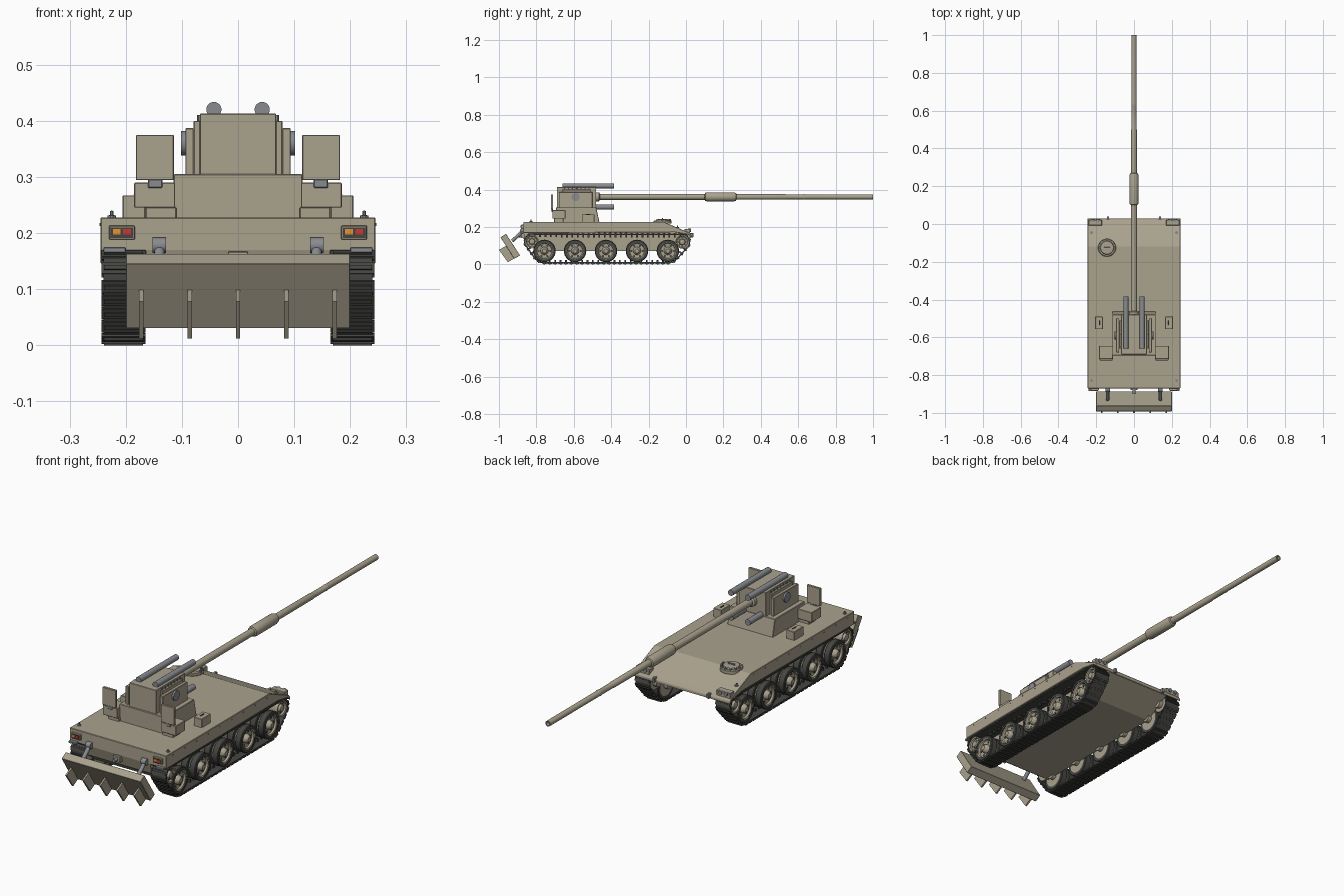
import bpy, bmesh
from math import sin, cos, pi, atan2
from mathutils import Vector, Matrix
from mathutils.geometry import convex_hull_2d

if "Cube" in bpy.data.objects:
    bpy.data.objects.remove(bpy.data.objects["Cube"])


def material(name, rgb):
    m = bpy.data.materials.new(name)
    m.diffuse_color = (*rgb, 1)
    m.use_nodes = True
    m.node_tree.nodes["Principled BSDF"].inputs["Base Color"].default_value = m.diffuse_color
    return m


KHAKI = material("khaki", (0.40, 0.36, 0.27))
DARK = material("dark_rubber", (0.06, 0.06, 0.055))
STEEL = material("steel", (0.25, 0.26, 0.28))
RED = material("red", (0.6, 0.04, 0.03))
ORANGE = material("orange", (0.8, 0.3, 0.03))
SIDES = (1, -1)


def finish(name, bm, mat, smooth=False):
    bmesh.ops.remove_doubles(bm, verts=bm.verts, dist=1e-5)
    bmesh.ops.recalc_face_normals(bm, faces=bm.faces)
    me = bpy.data.meshes.new(name)
    bm.to_mesh(me)
    bm.free()
    me.materials.append(mat)
    ob = bpy.data.objects.new(name, me)
    bpy.context.collection.objects.link(ob)
    if smooth:
        bpy.context.view_layer.objects.active = ob
        ob.select_set(True)
        bpy.ops.object.shade_smooth_by_angle(angle=0.6)
        ob.select_set(False)
    return ob


def bevel(ob, w):
    m = ob.modifiers.new("bevel", 'BEVEL')
    m.width, m.segments, m.limit_method = w, 1, 'ANGLE'
    return ob


def box(name, x, y, z, mat=KHAKI, bev=0.0015):
    bm = bmesh.new()
    size = [abs(a[1] - a[0]) for a in (x, y, z)]
    mid = [(a[0] + a[1]) / 2 for a in (x, y, z)]
    bmesh.ops.create_cube(bm, size=1, matrix=Matrix.Translation(mid) @ Matrix.Diagonal((*size, 1)))
    ob = finish(name, bm, mat)
    return bevel(ob, bev) if bev else ob


def prism(name, pts, x0, x1, mat=KHAKI, bev=0.0):
    """Extrude a (y, z) outline across x."""
    bm = bmesh.new()
    f = bm.faces.new([bm.verts.new((x0, y, z)) for y, z in pts])
    new = bmesh.ops.extrude_face_region(bm, geom=[f])["geom"]
    bmesh.ops.translate(bm, verts=[v for v in new if isinstance(v, bmesh.types.BMVert)], vec=(x1 - x0, 0, 0))
    ob = finish(name, bm, mat)
    return bevel(ob, bev) if bev else ob


def lathe(name, axis, profile, centre, mat=KHAKI, n=32):
    """Spin a profile of (distance along axis, radius) around an axis."""
    bm = bmesh.new()
    a = Vector(axis)
    rot = Vector((0, 0, 1)).rotation_difference(a.normalized()).to_matrix()
    rings = []
    for t, r in profile:
        r = max(r, 1e-7)
        rings.append([bm.verts.new(Vector(centre) + rot @ Vector(
            (r * cos(2 * pi * i / n), r * sin(2 * pi * i / n), t))) for i in range(n)])
    for p, q in zip(rings, rings[1:]):
        for i in range(n):
            bm.faces.new((p[i], p[(i + 1) % n], q[(i + 1) % n], q[i]))
    return finish(name, bm, mat, True)


def rod(name, a, b, r, mat=KHAKI, n=24):
    d = Vector(b) - Vector(a)
    return lathe(name, d, [(0, 0), (0, r), (d.length, r), (d.length, 0)], a, mat, n)


# Hull: wide upper body with sloped nose, narrow lower body between the tracks
prism("upper_hull", [(-.87, .168), (-.87, .228), (-.12, .228), (.02, .168), (.03, .155),
                     (.03, .143), (.01, .16), (-.06, .172)], -.245, .245, KHAKI, .002)
prism("lower_hull", [(-.87, .17), (-.855, .12), (-.79, .072), (-.1, .072), (.028, .143), (.02, .165), (-.08, .19)],
      -.164, .164)

# Running gear
WHEELS = [-.757, -.593, -.428, -.262, -.097]
ENDS = [(-.823, .122, .036), (-.02, .12, .036)]
for s in SIDES:
    ax = (s, 0, 0)
    for y in WHEELS:
        c = (0, y, .072)
        lathe("road_wheel", ax, [(.168, 0), (.168, .047), (.236, .047), (.234, .042), (.226, .039), (.223, .021),
                                 (.234, .018), (.24, .013), (.242, .011), (.242, 0)], c)
        for a, b in ((.167, .198), (.209, .239)):
            lathe("tyre", ax, [(a, .045), (a, .057), (a + .003, .06), (b - .003, .06), (b, .057), (b, .045)], c, DARK)
        for k in range(6):
            yy, zz = y + .031 * cos(k * pi / 3), .072 + .031 * sin(k * pi / 3)
            rod("wheel_hole", (s * .215, yy, zz), (s * .2262, yy, zz), .006, DARK, 12)
        rod("wheel_axle", (s * .15, y, .078), (s * .17, y, .078), .018)
    for y, z, r in ENDS:
        lathe("end_wheel", ax, [(.168, 0), (.168, r), (.238, r), (.236, r - .006), (.228, r - .008), (.226, .017),
                                (.238, .014), (.24, .01), (.24, 0)], (0, y, z))
        for k in range(8):
            yy, zz = y + .022 * cos(k * pi / 4), z + .022 * sin(k * pi / 4)
            rod("end_wheel_hole", (s * .22, yy, zz), (s * .2285, yy, zz), .0035, DARK, 10)
        rod("end_axle", (s * .15, y, z), (s * .17, y, z), .02)


def track_loop(extra):
    pts = []
    for y, z, r in ENDS + [(WHEELS[0], .072, .06), (WHEELS[-1], .072, .06)]:
        pts += [Vector((y + (r + extra) * cos(k * pi / 24), z + (r + extra) * sin(k * pi / 24))) for k in range(48)]
    return [pts[i] for i in convex_hull_2d(pts)]


def build_track(s):
    bm = bmesh.new()
    # belt
    inner = track_loop(.0005)
    n = len(inner)
    outer = []
    for i, p in enumerate(inner):
        t = (inner[(i + 1) % n] - inner[i - 1]).normalized()
        outer.append((p, t))
    area = sum(inner[i - 1].cross(inner[i]) if hasattr(inner[0], "cross") else 0 for i in range(n))
    sg = 1 if area > 0 else -1
    rows = []
    for p, t in outer:
        q = p + sg * Vector((t.y, -t.x)) * .006
        rows.append([bm.verts.new((s * x, v.x, v.y)) for x, v in ((.168, p), (.24, p), (.24, q), (.168, q))])
    for i in range(n):
        a, b = rows[i - 1], rows[i]
        for k in range(4):
            bm.faces.new((a[k], a[(k + 1) % 4], b[(k + 1) % 4], b[k]))
    # evenly spaced shoes, each with a raised cleat and an inner guide horn
    lens = [(inner[(i + 1) % n] - inner[i]).length for i in range(n)]
    total, count = sum(lens), 66
    for k in range(count):
        d, i = total * k / count, 0
        while d > lens[i] and i < n - 1:
            d -= lens[i]
            i += 1
        t = (inner[(i + 1) % n] - inner[i]).normalized()
        nrm = sg * Vector((t.y, -t.x))
        base = inner[i] + t * d
        rot = Matrix.Rotation(atan2(t.y, t.x), 4, 'X')
        for off, size in ((.0055, (.078, .022, .006)), (.009, (.07, .008, .006)), (-.006, (.008, .009, .014))):
            p = base + nrm * off
            bmesh.ops.create_cube(bm, size=1, matrix=Matrix.Translation((s * .204, p.x, p.y)) @ rot
                                  @ Matrix.Diagonal((*size, 1)))
    return finish("track", bm, DARK)


for s in SIDES:
    build_track(s)

# Turret base and gun housing
prism("turret_base", [(-.695, .226), (-.695, .305), (-.48, .305), (-.463, .226)], -.115, .115, KHAKI, .002)
box("gun_housing", (-.068, .068), (-.69, -.48), (.303, .413))
for s in SIDES:
    box("inner_cheek", (s * .067, s * .079), (-.66, -.51), (.303, .4))
    box("outer_cheek", (s * .079, s * .094), (-.68, -.5), (.303, .387))
    rod("trunnion_cap", (s * .09, -.59, .36), (s * .102, -.59, .36), .022, STEEL)
    for k in range(7):
        rod("cheek_bolt", (s * .07, -.65 + k * .022, .4), (s * .07, -.65 + k * .022, .41), .003, STEEL, 8)
    # recoil cylinders above and below the gun
    rod("upper_recoil_cylinder", (s * .043, -.66, .42), (s * .043, -.385, .42), .0135, STEEL)
    rod("lower_recoil_cylinder", (s * .043, -.5, .307), (s * .043, -.385, .307), .0135, STEEL)
    # crew seats and ammunition boxes
    box("seat", (s * .112, s * .185), (-.715, -.645), (.245, .29))
    box("seat_support", (s * .11, s * .165), (-.705, -.655), (.226, .246))
    box("seat_back", (s * .114, s * .182), (-.722, -.71), (.294, .375))
    box("seat_bracket", (s * .135, s * .16), (-.719, -.711), (.28, .3), STEEL)
    box("stowage_box", (s * .165, s * .206), (-.557, -.49), (.226, .267))
    box("stowage_latch", (s * .18, s * .186), (-.535, -.51), (.266, .27), DARK)

# Gun barrel with bore evacuator and hollow muzzle
lathe("gun_barrel", (0, 1, 0), [(-.5, 0), (-.5, .024), (-.465, .024), (-.46, .016), (.1, .016), (.103, .022),
                                (.115, .0245), (.255, .0245), (.267, .021), (.27, .015), (.53, .0145), (.535, .013),
                                (.625, .013), (.63, .0145), (.64, .013), (1, .013), (1, .008), (.95, .008), (.95, 0)],
      (0, 0, .361))

# Driver's hatch with periscopes
lathe("driver_hatch", (0, 0, 1), [(.22, .048), (.234, .048), (.237, .044), (.237, .037), (.243, .034), (.245, 0)],
      (-.143, -.125, -.002))
for k in range(7):
    a = pi * (k - 3) / 6 + pi / 2
    rod("hatch_periscope", (-.143 + .041 * cos(a), -.125 + .041 * sin(a), .23),
        (-.143 + .041 * cos(a), -.125 + .041 * sin(a), .242), .005, STEEL, 8)
box("hatch_handle", (-.16, -.126), (-.128, -.122), (.24, .248), STEEL)

# Rear recoil spade: tilted slab with ground teeth and support arms
prism("spade_blade", [(-.992, .145), (-.962, .163), (-.887, .048), (-.918, .03)], -.2, .2, KHAKI, .001)
for k in range(-2, 3):
    prism("spade_tooth", [(-1.0, .078), (-.96, .1), (-.915, .033), (-.953, .012)], k * .086 - .004, k * .086 + .004)
for s in SIDES:
    rod("spade_arm", (s * .14, -.86, .188), (s * .14, -.93, .125), .009, STEEL)
    rod("spade_pivot", (s * .128, -.875, .178), (s * .152, -.875, .178), .014, STEEL)
    # rear lights
    box("rear_light_housing", (s * .184, s * .23), (-.88, -.868), (.188, .213))
    box("rear_light_recess", (s * .187, s * .227), (-.8815, -.878), (.191, .21), DARK, 0)
    left, right = (.191, .205) if s > 0 else (.209, .223), (.209, .223) if s > 0 else (.191, .205)
    if s < 0:
        box("turn_light", (-.223, -.209), (-.884, -.879), (.197, .207), ORANGE, 0)
        box("brake_light", (-.205, -.191), (-.884, -.879), (.197, .207), RED, 0)
    else:
        box("turn_light", (.191, .205), (-.884, -.879), (.197, .207), ORANGE, 0)
        box("brake_light", (.209, .223), (-.884, -.879), (.197, .207), RED, 0)
    box("mudguard_bracket", (s * .2, s * .24), (-.885, -.868), (.165, .175), STEEL)
    # front lights and towing hooks
    box("headlight_base", (s * .17, s * .24), (-.008, .022), (.16, .19))
    for x in (.19, .219):
        rod("headlight", (s * x, .01, .182), (s * x, .027, .182), .009, STEEL, 16)
    box("tow_hook", (s * .132, s * .144), (.015, .04), (.145, .167), STEEL)
    # lifting eyes at the deck corners
    for y, z in ((-.828, .226), (-.045, .195)):
        lathe("lifting_eye", (0, 0, 1), [(0, 0), (0, .008), (.005, .008), (.006, .003), (.013, .003), (.014, 0)],
              (s * .225, y, z), STEEL, 10)
    for k in range(9):
        y = -.82 + k * .085
        rod("skirt_bolt", (s * .243, y, .215), (s * .247, y, .215), .003, STEEL, 8)
box("rear_tow_plate", (-.018, .018), (-.88, -.855), (.14, .167))
rod("rear_tow_pin", (0, -.87, .152), (0, -.9, .152), .008, STEEL, 12)
